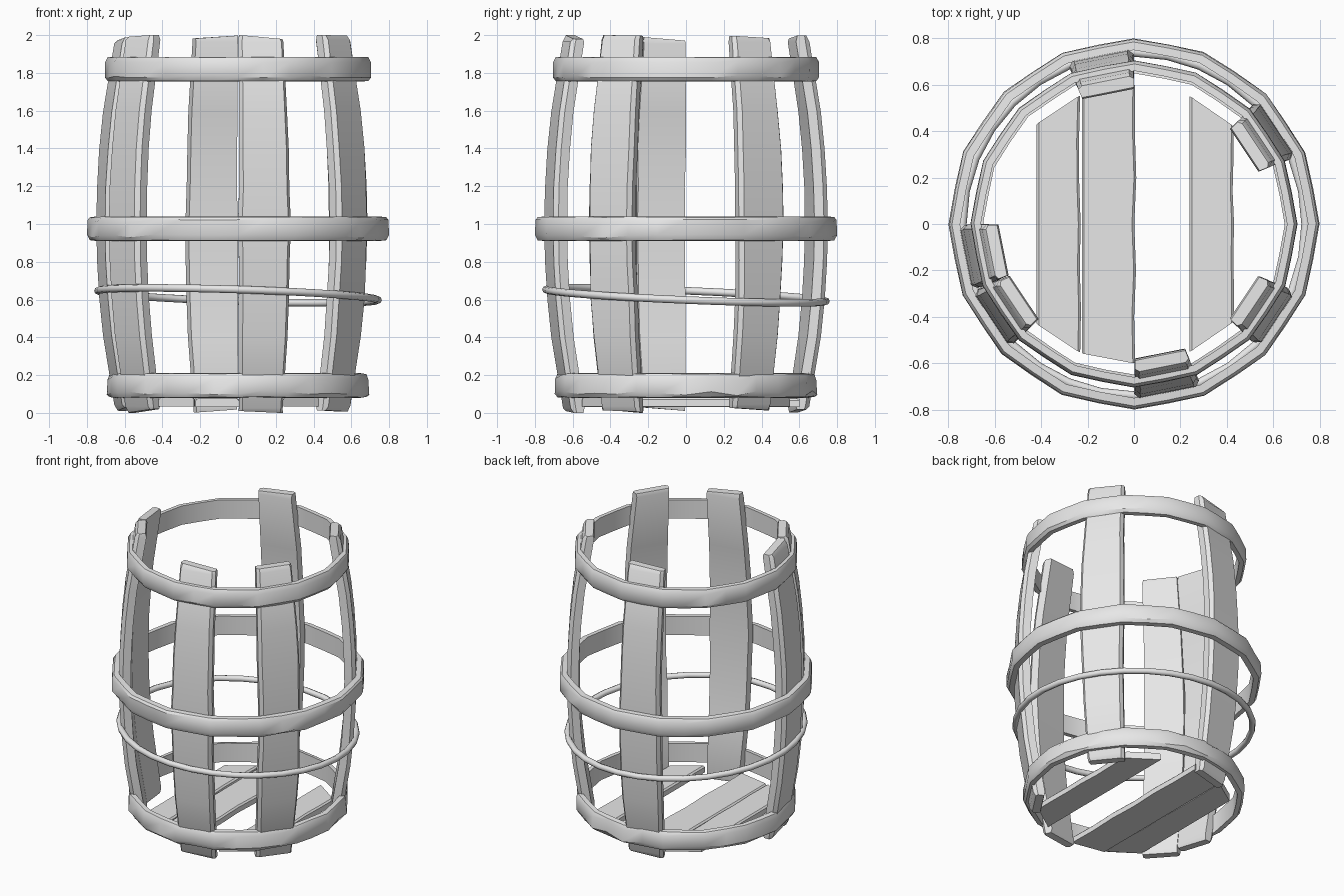
import bpy, bmesh, math, random
from mathutils import Vector

random.seed(4)

if "Cube" in bpy.data.objects:
    bpy.data.objects.remove(bpy.data.objects["Cube"], do_unlink=True)

# One plain grey for the whole barrel
grey = bpy.data.materials.new("plain_grey")
grey.use_nodes = True
grey.diffuse_color = (0.8, 0.8, 0.8, 1)
grey.node_tree.nodes["Principled BSDF"].inputs["Base Color"].default_value = (0.8, 0.8, 0.8, 1)

SIDES = 16
STEP = math.tau / SIDES


def wobble(amount):
    return random.uniform(-amount, amount)


def polar(radius, angle, z):
    return Vector((radius * math.cos(angle), radius * math.sin(angle), z))


def finish(obj, angle=35):
    obj.data.materials.append(grey)
    bpy.ops.object.select_all(action='DESELECT')
    obj.select_set(True)
    bpy.context.view_layer.objects.active = obj
    bpy.ops.object.shade_smooth_by_angle(angle=math.radians(angle))


def loft(name, sections, ring=False):
    """Skin a list of equal closed sections, capped or joined in a ring."""
    bm = bmesh.new()
    rows = [[bm.verts.new(p) for p in s] for s in sections]
    pairs = list(zip(rows, rows[1:]))
    if ring:
        pairs.append((rows[-1], rows[0]))
    else:
        bm.faces.new(rows[0])
        bm.faces.new(rows[-1])
    n = len(rows[0])
    for a, b in pairs:
        for i in range(n):
            j = (i + 1) % n
            bm.faces.new((a[i], a[j], b[j], b[i]))
    bmesh.ops.recalc_face_normals(bm, faces=bm.faces)
    mesh = bpy.data.meshes.new(name)
    bm.to_mesh(mesh)
    bm.free()
    obj = bpy.data.objects.new(name, mesh)
    bpy.context.collection.objects.link(obj)
    finish(obj)
    return obj


def barrel_radius(z):
    return 0.745 - 0.105 * (z - 1) ** 2


# Staves: bulging boards with chamfered long edges and worn ends
def stave(name, slot, bottom, top):
    mid = (slot + 0.5) * STEP
    half = STEP / 2 - 0.005
    thick = 0.075
    lean = wobble(0.012)
    rows = 11
    sections = []
    for k in range(rows):
        z = bottom + (top - bottom) * k / (rows - 1)
        end = k in (0, rows - 1)
        r = barrel_radius(z)
        h = half + wobble(0.006)
        out = r - (0.012 if end else 0)
        inn = r - thick + (0.012 if end else 0)
        # inner edge, chamfered outer edge
        outline = [(inn, -h), (r - 0.025, -h), (out, -h + 0.03),
                   (out, h - 0.03), (r - 0.025, h), (inn, h)]
        section = []
        for rad, a in outline:
            # radius measured along the flat of the board
            flat = rad * math.cos(half) / math.cos(a)
            slope = lean * a / h if end else 0
            height = min(2.0, max(0.0, z + slope))
            section.append(polar(flat + 0.01, mid + a, height))
        sections.append(section)
    # rounded tips just inside each end
    for idx, step in ((1, 0.025), (rows - 2, -0.025)):
        base = bottom if idx == 1 else top
        for p, (rad_in, _) in zip(sections[idx], enumerate(sections[idx])):
            a = math.atan2(p.y, p.x)
            r_old = math.hypot(p.x, p.y)
            shift = barrel_radius(base + step) - barrel_radius(p.z)
            p.x, p.y = (r_old + shift) * math.cos(a), (r_old + shift) * math.sin(a)
            p.z = base + step
    loft(name, sections)


STAVES = {"right_back_stave": (1, 0.02, 1.99), "back_stave": (4, 0.01, 1.99),
          "left_stave": (8, 0.02, 1.98), "left_front_stave": (9, 0.01, 2.0),
          "front_stave": (12, 0.0, 1.99), "right_front_stave": (14, 0.01, 2.0)}
for name, (slot, low, high) in STAVES.items():
    stave(name, slot, low, high)


# Hoops: sixteen-sided bands with softened, dented rims
def hoop(name, low, high, outer, inner, dent):
    sections = []
    for k in range(SIDES * 2):
        a = k * STEP / 2
        # in-between points lie on the flats
        flat = 1 if k % 2 == 0 else math.cos(STEP / 2) + 0.004
        d = wobble(dent)
        rim = outer - 0.015
        outline = [(inner, low), (rim, low + abs(d) / 2), (outer, low + 0.025 + d),
                   (outer - abs(d) / 2, high - 0.025 + d), (rim, high - abs(d) / 2),
                   (inner, high)]
        turn = wobble(dent)
        sections.append([polar(r * flat, a + turn, z) for r, z in outline])
    loft(name, sections, ring=True)


hoop("top_hoop", 1.755, 1.885, 0.705, 0.660, 0.006)
hoop("middle_hoop", 0.91, 1.04, 0.80, 0.750, 0.010)
hoop("bottom_hoop", 0.08, 0.21, 0.695, 0.650, 0.014)

# Thin wire ring that has slipped to a tilt
bpy.ops.mesh.primitive_torus_add(major_segments=32, minor_segments=8,
                                 major_radius=0.742, minor_radius=0.02,
                                 location=(0, 0, 0.622),
                                 rotation=(-0.042, 0.033, 0))
wire = bpy.context.object
wire.name = "wire_ring"
finish(wire, 60)


# Floor planks, trimmed to the round of the barrel
def plank(name, x0, x1, low, high):
    def reach(x):
        return math.sqrt(0.6 ** 2 - x * x)

    sections = []
    for k in range(7):
        t = k / 3 - 1
        edge = wobble(0.006) if 0 < k < 6 else 0
        outline = [(x0, low), (x1 + edge, low), (x1 + edge, high - 0.01),
                   (x1 + edge - 0.01, high), (x0 + 0.01, high), (x0, high - 0.01)]
        sections.append([Vector((x, t * reach(x), z)) for x, z in outline])
    loft(name, sections)


plank("floor_plank_outer", -0.42, -0.232, 0.035, 0.08)
plank("floor_plank_middle", -0.225, 0.005, 0.03, 0.075)
plank("floor_plank_single", 0.24, 0.43, 0.035, 0.08)
